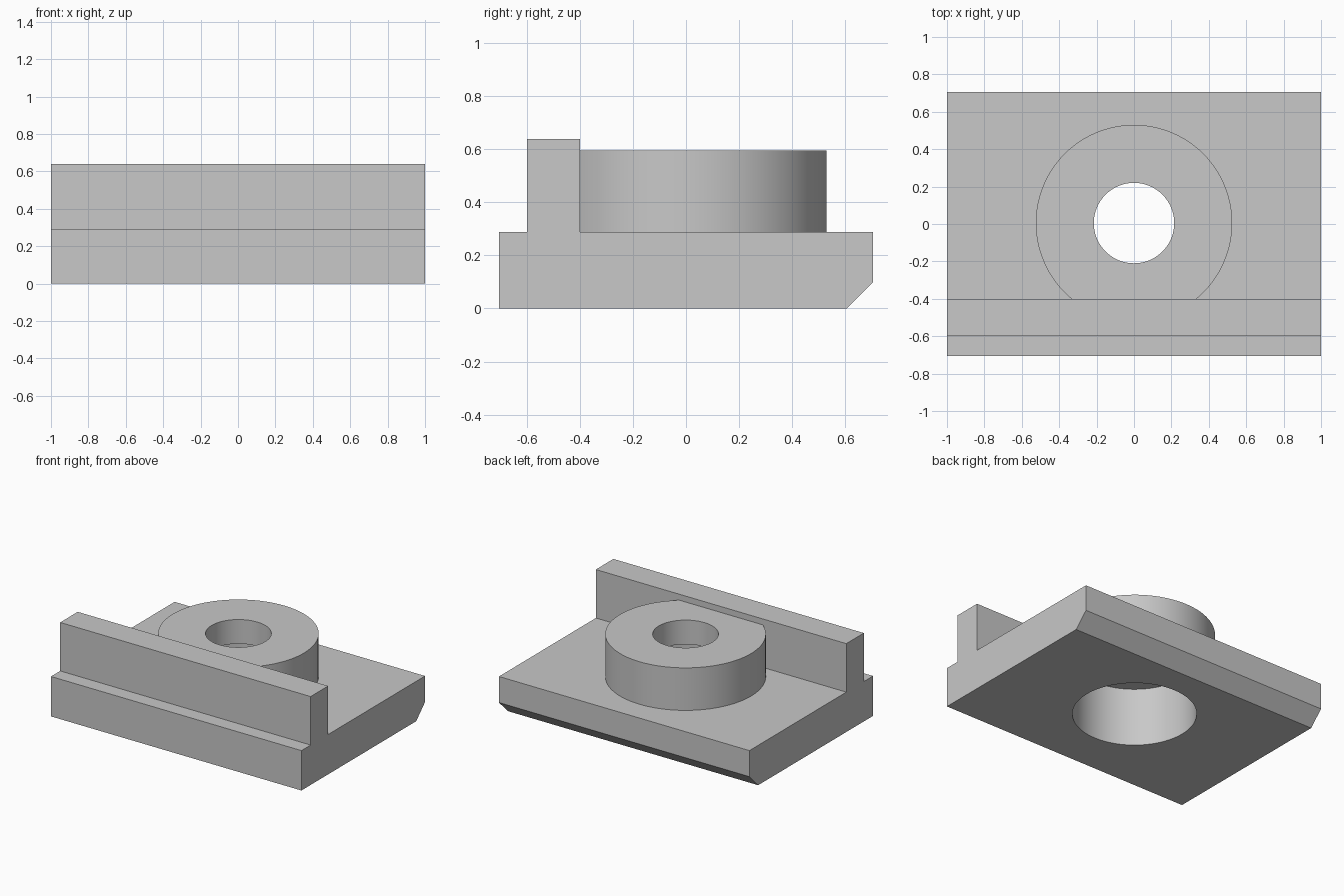
import bpy
import bmesh
import math

cube = bpy.data.objects.get("Cube")
if cube:
    bpy.data.objects.remove(cube, do_unlink=True)

grey = bpy.data.materials.new("plain grey")
grey.use_nodes = True
grey.diffuse_color = (0.58, 0.58, 0.58, 1)
grey.node_tree.nodes["Principled BSDF"].inputs["Base Color"].default_value = (0.58, 0.58, 0.58, 1)

BASE_TOP, WALL_TOP, BOSS_TOP = 0.288, 0.638, 0.595
HALF_DEPTH = 0.705
CENTRE_Y = 0.005


def extruded_profile(name, profile, half_width):
    """Extrude a (y, z) outline along x, centred on x = 0."""
    bm = bmesh.new()
    face = bm.faces.new([bm.verts.new((-half_width, y, z)) for y, z in profile])
    extruded = bmesh.ops.extrude_face_region(bm, geom=[face])["geom"]
    verts = [g for g in extruded if isinstance(g, bmesh.types.BMVert)]
    bmesh.ops.translate(bm, verts=verts, vec=(2 * half_width, 0, 0))
    bmesh.ops.recalc_face_normals(bm, faces=bm.faces)
    mesh = bpy.data.meshes.new(name)
    bm.to_mesh(mesh)
    bm.free()
    obj = bpy.data.objects.new(name, mesh)
    bpy.context.collection.objects.link(obj)
    obj.data.materials.append(grey)
    return obj


def cylinder(name, radius, bottom, top):
    bpy.ops.mesh.primitive_cylinder_add(
        vertices=96, radius=radius, depth=top - bottom,
        location=(0, CENTRE_Y, (bottom + top) / 2))
    obj = bpy.context.object
    obj.name = name
    obj.data.materials.append(grey)
    return obj


def combine(target, tool, operation):
    """Apply a boolean, then remove the tool object."""
    bpy.ops.object.select_all(action="DESELECT")
    bpy.context.view_layer.objects.active = target
    target.select_set(True)
    mod = target.modifiers.new(operation.title(), "BOOLEAN")
    mod.operation, mod.solver, mod.object = operation, "EXACT", tool
    bpy.ops.object.modifier_apply(modifier=mod.name)
    bpy.data.objects.remove(tool, do_unlink=True)


# Base plate with upright rail and chamfered lower back edge
body = extruded_profile("slotted_block", [
    (-HALF_DEPTH, 0), (HALF_DEPTH - 0.1, 0), (HALF_DEPTH, 0.1),
    (HALF_DEPTH, BASE_TOP), (-0.4, BASE_TOP), (-0.4, WALL_TOP),
    (-0.6, WALL_TOP), (-0.6, BASE_TOP), (-HALF_DEPTH, BASE_TOP)], 1)

# Round boss running into the rail
combine(body, cylinder("boss", 0.525, 0.15, BOSS_TOP), "UNION")

# Wide counterbore from below, narrow through hole above
combine(body, cylinder("counterbore", 0.405, -0.2, 0.42), "DIFFERENCE")
combine(body, cylinder("through_hole", 0.215, 0.3, 0.8), "DIFFERENCE")

bpy.ops.object.shade_smooth_by_angle(angle=math.radians(30))
